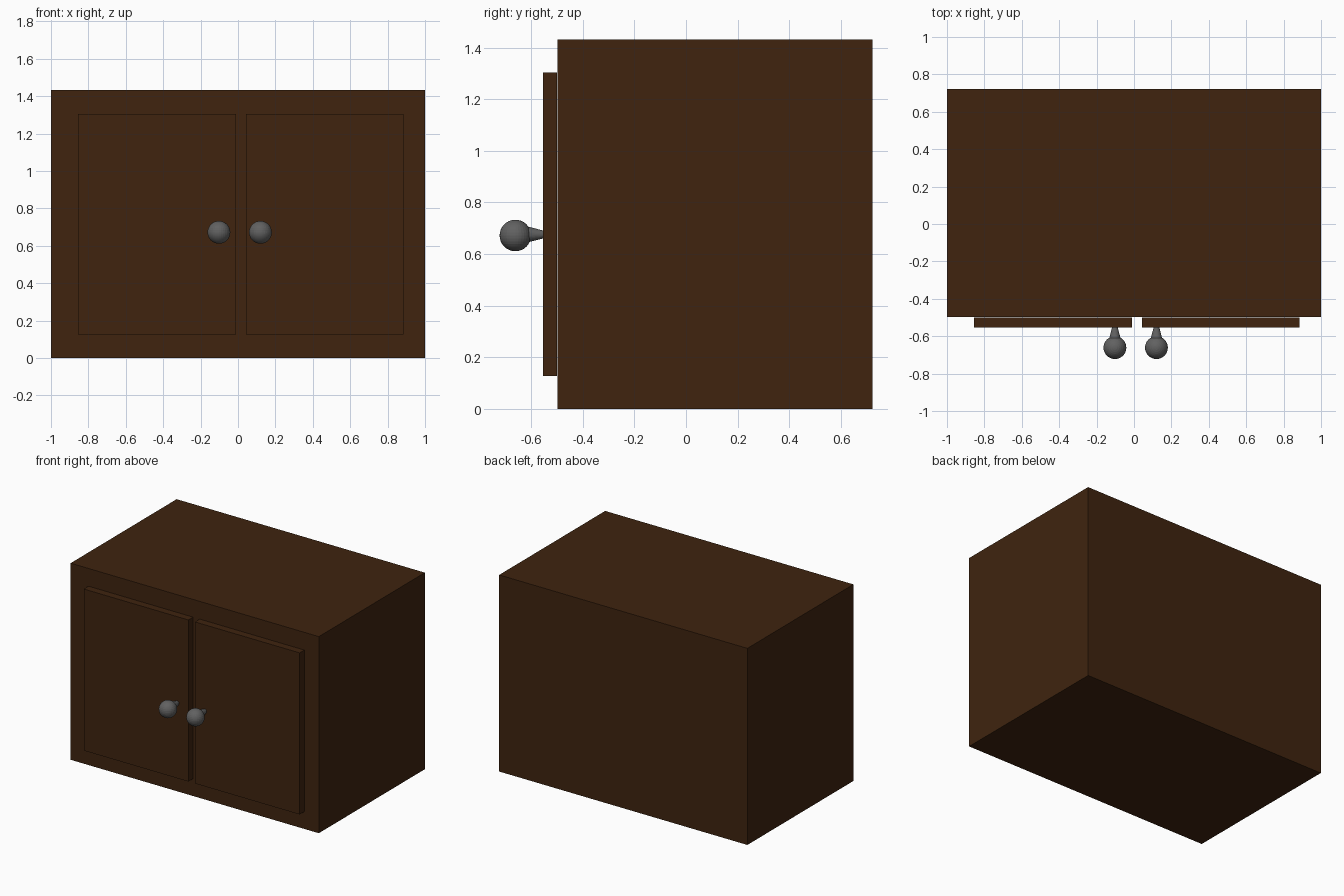
import bpy, math

if "Cube" in bpy.data.objects:
    bpy.data.objects.remove(bpy.data.objects["Cube"])


def material(name, rgb):
    m = bpy.data.materials.new(name)
    m.diffuse_color = (*rgb, 1.0)
    m.use_nodes = True
    m.node_tree.nodes["Principled BSDF"].inputs["Base Color"].default_value = m.diffuse_color
    return m


wood = material("dark brown wood", (0.05, 0.0175, 0.0048))
metal = material("dark grey metal", (0.12, 0.12, 0.12))


def finish(name, mat):
    ob = bpy.context.object
    ob.name = name
    ob.data.materials.append(mat)
    return ob


def box(name, lo, hi, mat):
    bpy.ops.mesh.primitive_cube_add(size=1, location=[(a + b) / 2 for a, b in zip(lo, hi)])
    ob = finish(name, mat)
    ob.scale = [b - a for a, b in zip(lo, hi)]
    bpy.ops.object.transform_apply(location=False, rotation=False, scale=True)
    return ob


# Cabinet body
box("cabinet_body", (-1, -0.498, 0), (1, 0.722, 1.432), wood)

# Doors, each with a ball knob on a tapered stem
for side, x0, x1, knob_x in (("left", -0.855, -0.012, -0.102),
                             ("right", 0.042, 0.885, 0.12)):
    box(side + "_door", (x0, -0.554, 0.127), (x1, -0.5, 1.304), wood)

    bpy.ops.mesh.primitive_cone_add(vertices=32, radius1=0.015, radius2=0.034, depth=0.075,
                                    location=(knob_x, -0.5895, 0.676),
                                    rotation=(math.pi / 2, 0, 0))
    finish(side + "_knob_stem", metal)

    bpy.ops.mesh.primitive_uv_sphere_add(segments=32, ring_count=16, radius=0.061,
                                         location=(knob_x, -0.661, 0.672))
    finish(side + "_knob_ball", metal)
